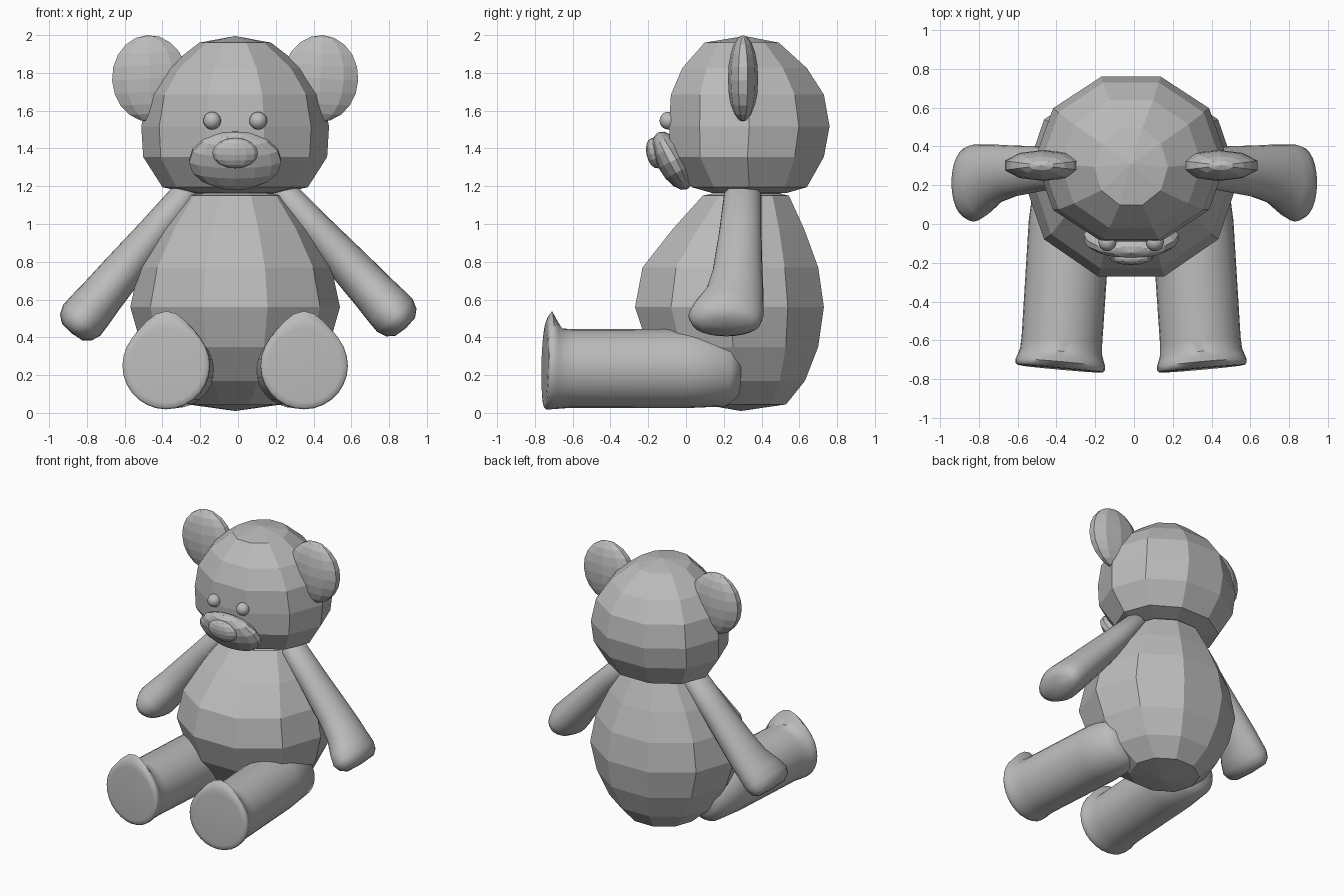
import bpy, bmesh, math
from mathutils import Vector, Matrix

if "Cube" in bpy.data.objects:
    bpy.data.objects.remove(bpy.data.objects["Cube"])

CX = -0.015  # the bear sits very slightly left of centre

plush = bpy.data.materials.new("plush_grey")
plush.diffuse_color = (0.5, 0.5, 0.5, 1)
plush.use_nodes = True
plush.node_tree.nodes["Principled BSDF"].inputs["Base Color"].default_value = plush.diffuse_color


def finish(name, bm, smooth):
    bmesh.ops.recalc_face_normals(bm, faces=bm.faces)
    me = bpy.data.meshes.new(name)
    bm.to_mesh(me)
    bm.free()
    me.materials.append(plush)
    ob = bpy.data.objects.new(name, me)
    bpy.context.collection.objects.link(ob)
    if smooth:
        bpy.ops.object.select_all(action='DESELECT')
        ob.select_set(True)
        bpy.context.view_layer.objects.active = ob
        bpy.ops.object.shade_smooth_by_angle(angle=math.radians(50))
    return ob


def loft(name, rings, start, end, smooth):
    """Skin rings of points, closing both ends to a centre point."""
    bm = bmesh.new()
    loops = [[bm.verts.new(p) for p in r] for r in rings]
    n = len(loops[0])
    for a, b in zip(loops, loops[1:]):
        for i in range(n):
            j = (i + 1) % n
            bm.faces.new((a[i], a[j], b[j], b[i]))
    for loop, tip in ((loops[0], start), (loops[-1], end)):
        t = bm.verts.new(tip)
        for i in range(n):
            bm.faces.new((loop[i], loop[(i + 1) % n], t))
    return finish(name, bm, smooth)


def faceted(name, rows, bottom, top):
    """Ten-sided upright form; rows are (z, centre y, half depth, half width)."""
    rings = []
    for z, cy, depth, width in rows:
        ry = depth / math.sin(math.radians(72))
        rings.append([(CX + width * math.cos(math.tau * i / 10),
                       cy + ry * math.sin(math.tau * i / 10), z) for i in range(10)])
    loft(name, rings, (CX, *bottom), (CX, *top), False)


def ellipsoid(name, loc, size, segs, rows, smooth, tilt=0.0, roll=0.0):
    bm = bmesh.new()
    bmesh.ops.create_uvsphere(bm, u_segments=segs, v_segments=rows, radius=1)
    m = (Matrix.Translation(loc) @ Matrix.Rotation(math.radians(tilt), 4, 'X')
         @ Matrix.Rotation(math.radians(roll), 4, 'Y') @ Matrix.Diagonal((*size, 1)))
    bm.transform(m)
    finish(name, bm, smooth)


# Body
faceted("body", [
    (0.045, 0.31, 0.22, 0.25), (0.17, 0.28, 0.35, 0.39), (0.35, 0.25, 0.45, 0.495),
    (0.56, 0.23, 0.50, 0.555), (0.77, 0.235, 0.465, 0.51), (0.97, 0.277, 0.35, 0.40),
    (1.15, 0.317, 0.228, 0.27)], (0.29, 0.01), (0.32, 1.2))

# Head
faceted("head", [
    (1.165, 0.335, 0.2, 0.25), (1.195, 0.335, 0.305, 0.385), (1.355, 0.325, 0.405, 0.487),
    (1.517, 0.335, 0.425, 0.497), (1.685, 0.325, 0.405, 0.463), (1.825, 0.31, 0.33, 0.365),
    (1.96, 0.295, 0.197, 0.19)], (0.335, 1.15), (0.31, 1.995))

# Snout and nose
ellipsoid("snout", (CX, -0.07, 1.335), (0.25, 0.085, 0.17), 14, 8, False, tilt=28)
ellipsoid("nose", (CX, -0.165, 1.375), (0.12, 0.045, 0.082), 12, 8, False, tilt=12)


def arm(name, side, hand):
    """Tapered sleeve that widens forward into a paw; hand is the paw centre."""
    a, b = Vector((0.265, 0, 1.15)), Vector((hand[0], 0, hand[1]))
    d = (b - a).normalized()
    n = Vector((-d.z, 0, d.x))
    length = (b - a).length
    # (distance along arm, back y, front y, half thickness)
    rows = [(-0.05, 0.36, 0.24, 0.05), (0.0, 0.40, 0.20, 0.08),
            (0.3 * length, 0.40, 0.175, 0.092), (0.62 * length, 0.405, 0.14, 0.11),
            (0.78 * length, 0.41, 0.105, 0.117), (0.9 * length, 0.41, 0.04, 0.125),
            (length - 0.02, 0.41, 0.012, 0.128), (length + 0.03, 0.395, 0.03, 0.108),
            (length + 0.06, 0.36, 0.08, 0.07)]
    rings = []
    for t, back, front, half in rows:
        ring = []
        for i in range(24):
            ang = math.tau * i / 24
            p = a + d * t + n * (half * math.cos(ang))
            p.y = (back + front) / 2 + (back - front) / 2 * math.sin(ang)
            ring.append((CX + side * p.x, p.y, p.z))
        rings.append(ring)
    s, e = a - d * 0.06, a + d * (length + 0.068)
    loft(name, rings, (CX + side * s.x, 0.30, s.z), (CX + side * e.x, 0.22, e.z), True)


def leg(name, side):
    """Round leg, splayed slightly, flaring to a sole with a pointed toe on top."""
    # (y, radius, centre z, toe height)
    rows = [(0.28, 0.13, 0.22, 0), (0.22, 0.195, 0.23, 0), (0.0, 0.21, 0.235, 0),
            (-0.6, 0.208, 0.235, 0), (-0.66, 0.212, 0.235, 0.0), (-0.69, 0.222, 0.242, 0.03),
            (-0.715, 0.231, 0.25, 0.058), (-0.735, 0.231, 0.25, 0.03),
            (-0.745, 0.222, 0.25, 0.008), (-0.748, 0.195, 0.25, 0)]
    rings = []
    for y, r, cz, toe in rows:
        cx = 0.318 - 0.065 * y
        ring = []
        for i in range(28):
            ang = math.tau * i / 28
            u = r * math.sin(ang)
            z = cz + r * math.cos(ang) + toe * max(0, math.cos(ang)) ** 6
            # turn each slice with the splay, and lean the sole back a little
            ring.append((CX + side * (cx + u), y + 0.09 * u + 0.02 * (z - 0.25), z))
        rings.append(ring)
    loft(name, rings, (CX + side * 0.30, 0.29, 0.22), (CX + side * 0.367, -0.745, 0.25), True)


# Paired parts
for side, tag in ((-1, "left"), (1, "right")):
    ellipsoid(f"{tag}_ear", (CX + side * 0.452, 0.302, 1.77), (0.21, 0.08, 0.23),
              10, 10, False, roll=side * 3)
    ellipsoid(f"{tag}_eye", (CX + side * 0.122, -0.093, 1.547), (0.047, 0.047, 0.047),
              16, 10, True)
    leg(f"{tag}_leg", side)

arm("right_arm", 1, (0.86, 0.50))
arm("left_arm", -1, (0.825, 0.475))
